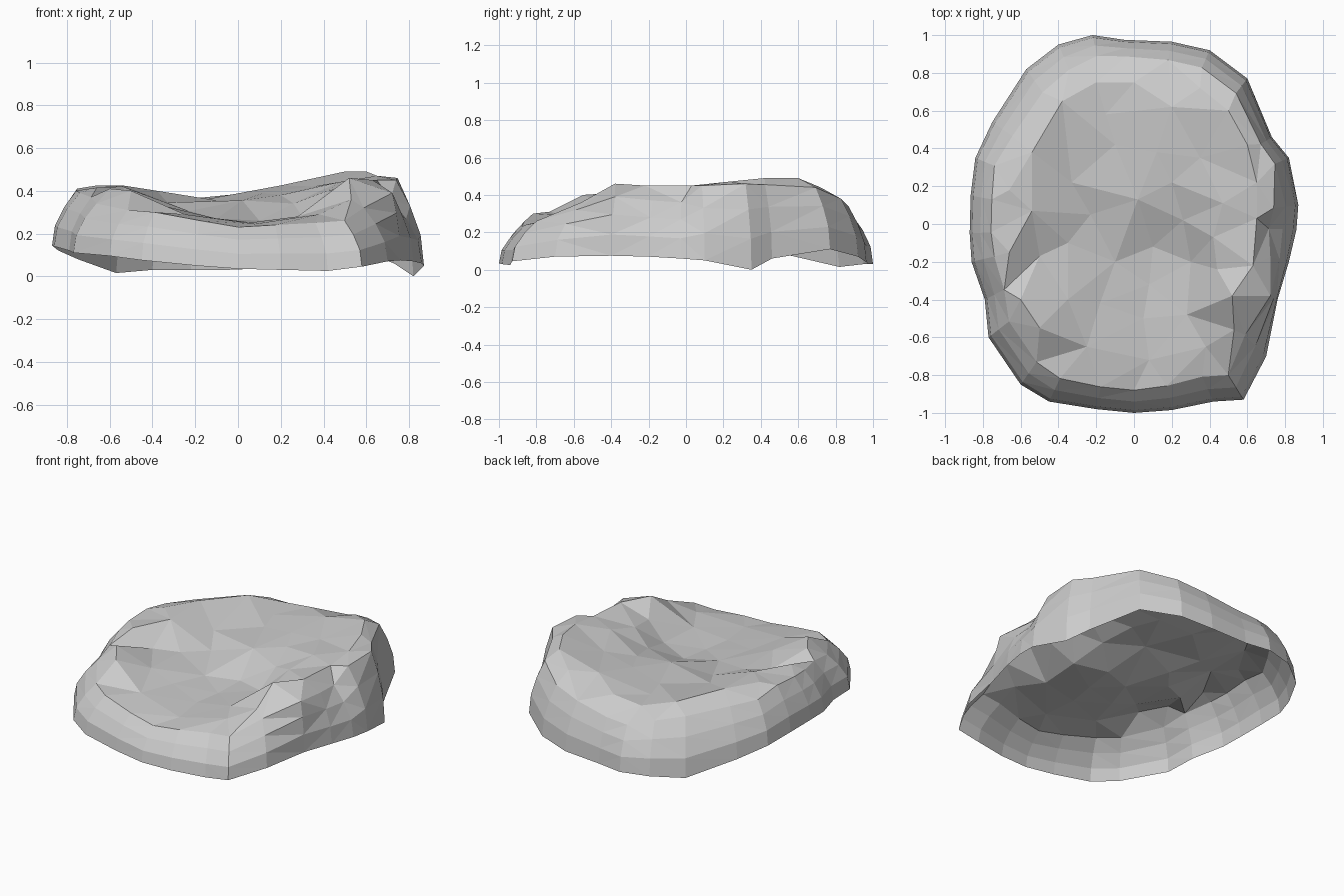
import bpy, bmesh
from mathutils import Vector
from mathutils.geometry import delaunay_2d_cdt

# Outline, anticlockwise: rim x, y, z, then scale and height of the shoulder above it
RIM = [(.87, .1, .05, .85, .45), (.82, .35, 0, .91, .46), (.73, .46, .06, .92, .455),
       (.6, .77, .11, .90, .44), (.4, .92, .07, .90, .38), (.2, .965, .04, .90, .34),
       (-.05, .975, .03, .91, .30), (-.22, 1, .03, .89, .29), (-.4, .95, .03, .86, .33),
       (-.57, .82, .015, .85, .35), (-.75, .54, .08, .86, .37), (-.84, .35, .12, .88, .38),
       (-.865, .15, .14, .87, .41), (-.87, -.05, .145, .87, .40), (-.86, -.2, .14, .86, .39),
       (-.79, -.4, .12, .87, .37), (-.77, -.6, .11, .86, .34), (-.6, -.85, .095, .86, .31),
       (-.45, -.94, .075, .87, .30), (-.2, -.98, .05, .88, .26), (0, -1, .035, .88, .23),
       (.2, -.985, .03, .87, .24), (.42, -.94, .025, .86, .25), (.58, -.93, .045, .86, .26),
       (.7, -.7, .07, .84, .32), (.76, -.4, .075, .95, .39), (.82, -.2, .07, .88, .37),
       (.86, -.03, .06, .83, .36)]

# Points of the dented top: x, y, z
TOP = [(.02, .13, .355), (.26, .02, .34), (.1, -.12, .26), (.3, -.2, .28), (.42, -.07, .40),
       (.47, .11, .44), (.44, -.24, .38), (.52, -.38, .46), (.65, .03, .45), (.63, -.22, .45),
       (.53, -.56, .36), (.65, .22, .47), (.6, .42, .49), (.5, .6, .49), (.35, .72, .44),
       (.2, .62, .425), (0, .75, .385), (-.2, .75, .365), (-.38, .65, .40), (-.54, .38, .425),
       (-.54, .07, .42), (-.66, .18, .425), (-.66, -.15, .415), (-.5, -.17, .33),
       (-.6, -.4, .41), (-.5, -.55, .40), (-.35, -.4, .33), (-.35, -.1, .32),
       (-.33, .22, .345), (-.23, .05, .305), (-.1, -.2, .27), (-.1, .42, .355), (.12, .38, .39),
       (.35, .35, .42), (.05, -.5, .25), (-.25, -.65, .29), (.28, -.48, .28), (.38, -.65, .29),
       (.08, -.72, .245), (.2, .22, .38), (.08, -.32, .25), (-.18, -.42, .28), (-.15, .58, .36)]

# Wall steps from rim to shoulder: share of the inset, share of the height
STEPS = [(0, 0), (.12, .36), (.5, .70), (1, 1)]

bm = bmesh.new()
rings = []
for inset, rise in STEPS:
    ring = []
    for x, y, z, scale, top in RIM:
        s = 1 + (scale - 1) * inset
        ring.append(bm.verts.new((x * s, y * s, z + (top - z) * rise)))
    rings.append(ring)

# Side wall
n = len(RIM)
for lower, upper in zip(rings, rings[1:]):
    for i in range(n):
        j = (i + 1) % n
        bm.faces.new((lower[i], lower[j], upper[j], upper[i]))

# Dented top, triangulated between its points inside the shoulder
cap = rings[-1] + [bm.verts.new(p) for p in TOP]
flat = [Vector((v.co.x, v.co.y)) for v in cap]
result = delaunay_2d_cdt(flat, [], [list(range(n))], 1, 1e-5)
source = [ids[0] for ids in result[3]]
for tri in result[2]:
    bm.faces.new([cap[source[i]] for i in tri])

bmesh.ops.triangulate(bm, faces=bm.faces[:], quad_method='SHORT_EDGE')

mesh = bpy.data.meshes.new("dented_shell")
bm.to_mesh(mesh)
bm.free()
shell = bpy.data.objects.new("dented_shell", mesh)
bpy.context.collection.objects.link(shell)
